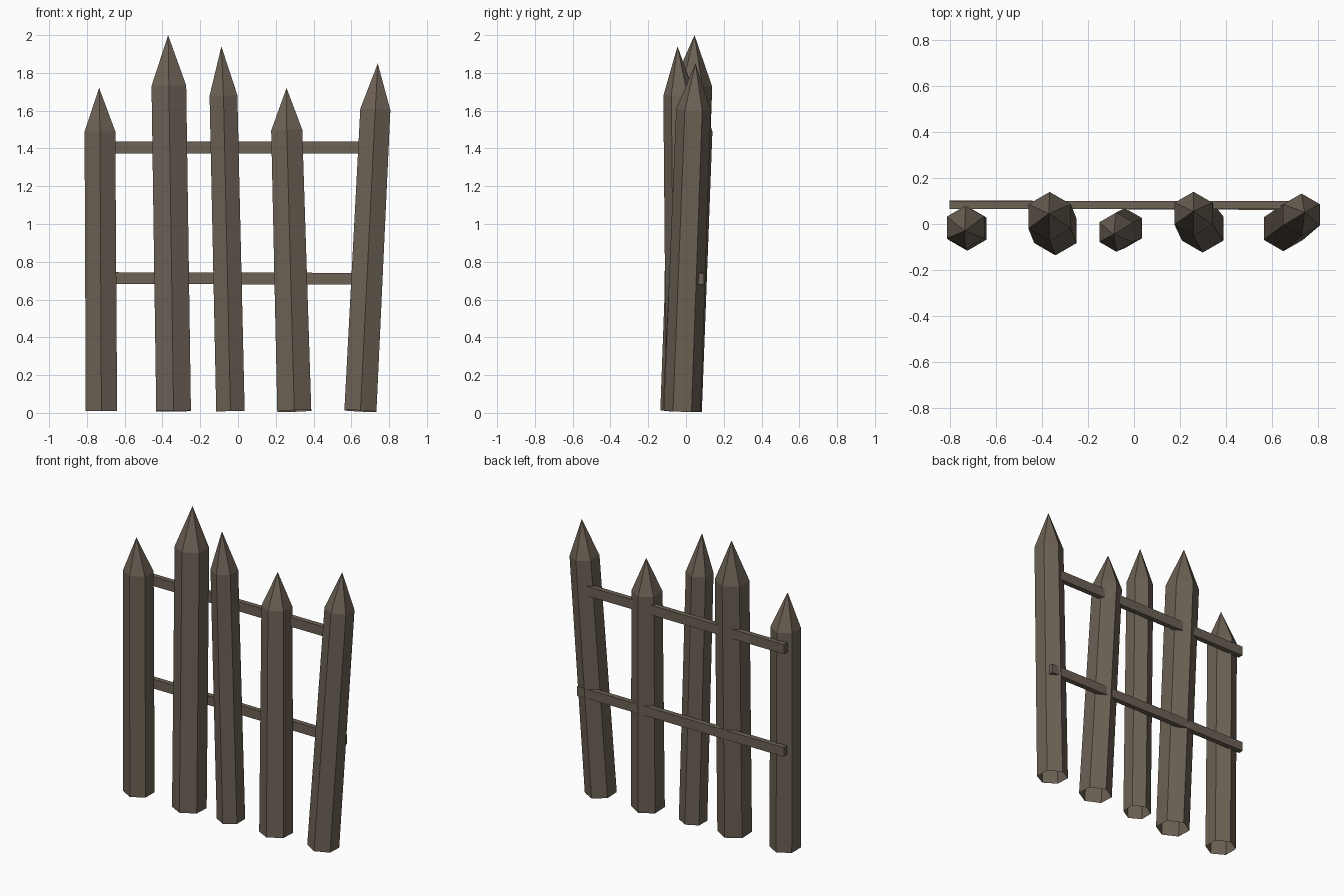
import bpy, bmesh, math
from mathutils import Vector

cube = bpy.data.objects.get("Cube")
if cube:
    bpy.data.objects.remove(cube)

# Weathered wood, shared by all parts
wood = bpy.data.materials.new("weathered_wood")
wood.use_nodes = True
colour = (0.15, 0.12, 0.09, 1)
wood.diffuse_color = colour
bsdf = wood.node_tree.nodes["Principled BSDF"]
bsdf.inputs["Base Color"].default_value = colour
bsdf.inputs["Roughness"].default_value = 0.9


def add_object(name, bm):
    bmesh.ops.recalc_face_normals(bm, faces=bm.faces)
    mesh = bpy.data.meshes.new(name)
    bm.to_mesh(mesh)
    bm.free()
    mesh.materials.append(wood)
    obj = bpy.data.objects.new(name, mesh)
    bpy.context.collection.objects.link(obj)
    return obj


def hex_ring(bm, centre, radius, tilt):
    """Six vertices around a centre, with corners facing front and back."""
    ring = []
    for i in range(6):
        a = math.radians(60 * i + 30)
        offset = Vector((math.cos(a), math.sin(a), 0)) * radius
        ring.append(bm.verts.new(centre + tilt @ offset))
    return ring


def add_stake(name, foot, shoulder, tip, foot_radius, shoulder_radius):
    """Leaning six-sided stake with a pointed top and an open foot."""
    foot, shoulder, tip = Vector(foot), Vector(shoulder), Vector(tip)
    tilt = Vector((0, 0, 1)).rotation_difference(shoulder - foot)
    bm = bmesh.new()
    low = hex_ring(bm, foot, foot_radius, tilt)
    high = hex_ring(bm, shoulder, shoulder_radius, tilt)
    point = bm.verts.new(tip)
    for i in range(6):
        j = (i + 1) % 6
        bm.faces.new((low[i], low[j], high[j], high[i]))
        bm.faces.new((high[i], high[j], point))
    add_object(name, bm)


def add_rail(name, start, end, depth, height):
    """Square-cut bar between two points."""
    bm = bmesh.new()
    bmesh.ops.create_cube(bm, size=1)
    start, end = Vector(start), Vector(end)
    for v in bm.verts:
        centre = start if v.co.x < 0 else end
        v.co = centre + Vector((0, v.co.y * depth, v.co.z * height))
    add_object(name, bm)


# Stakes: foot centre, shoulder centre, tip, foot radius, shoulder radius
stakes = [
    ((-0.723, -0.02, 0.01), (-0.731, -0.015, 1.49), (-0.735, -0.03, 1.72), 0.096, 0.094),
    ((-0.341, -0.03, 0.01), (-0.366, 0.033, 1.73), (-0.37, 0.045, 2.0), 0.106, 0.106),
    ((-0.04, -0.018, 0.01), (-0.077, -0.035, 1.68), (-0.088, -0.045, 1.94), 0.087, 0.085),
    ((0.298, -0.02, 0.01), (0.258, 0.045, 1.495), (0.257, 0.055, 1.72), 0.104, 0.095),
    ((0.648, -0.02, 0.01), (0.727, 0.04, 1.605), (0.74, 0.05, 1.85), 0.098, 0.092),
]
for number, shape in enumerate(stakes, 1):
    add_stake(f"stake_{number}", *shape)

# Cross rails along the back
add_rail("upper_rail", (-0.8, 0.083, 1.404), (0.68, 0.083, 1.404), 0.035, 0.064)
add_rail("lower_rail", (-0.8, 0.085, 0.714), (0.745, 0.078, 0.71), 0.035, 0.062)
